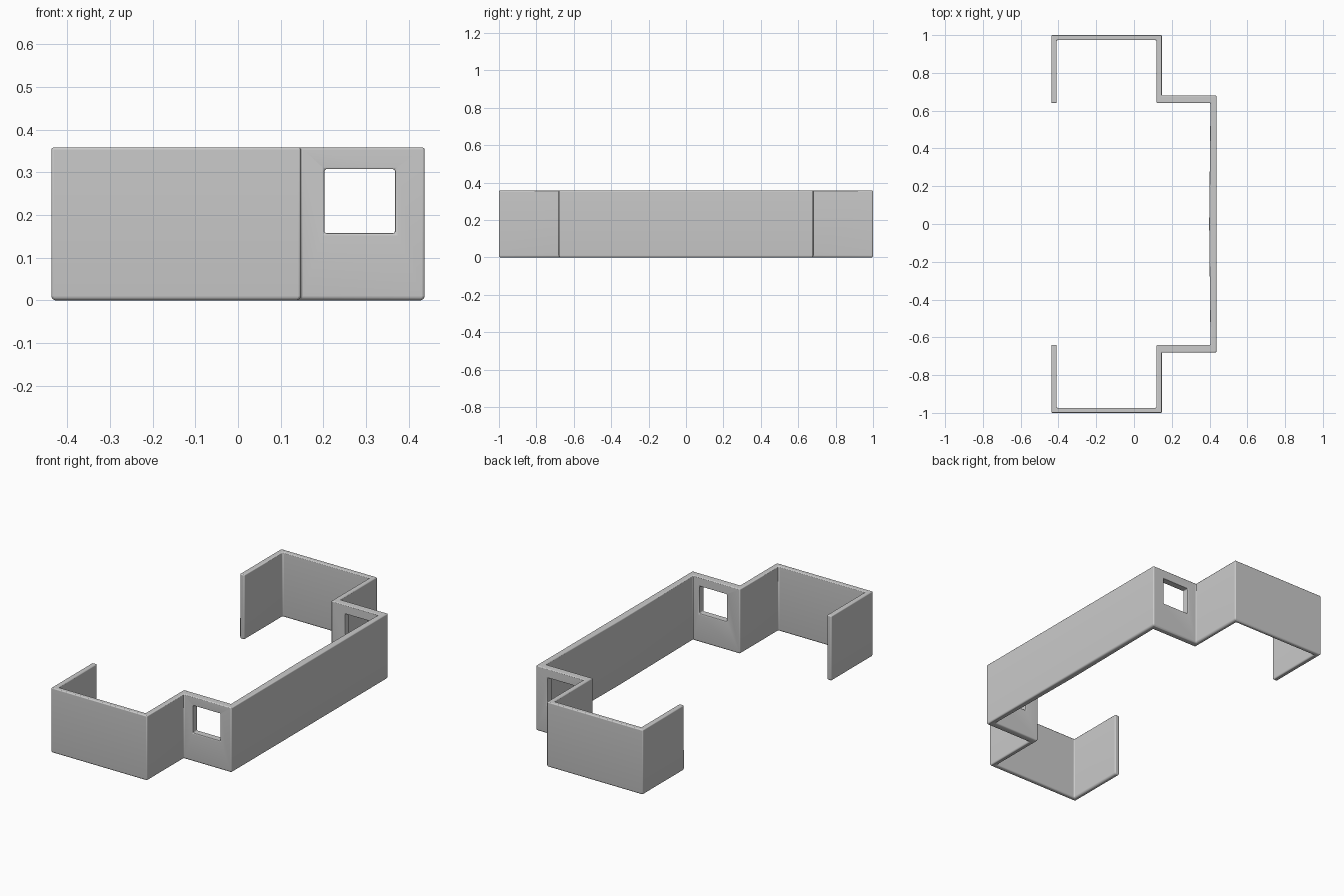
import bpy, bmesh

if "Cube" in bpy.data.objects:
    bpy.data.objects.remove(bpy.data.objects["Cube"])

HEIGHT = 0.358

# Half of the wall outline: outer side from the middle to the tip, then back inside
outer = [(0.437, 0.68), (0.147, 0.68), (0.147, 1.0), (-0.437, 1.0), (-0.437, 0.64)]
inner = [(-0.409, 0.64), (-0.409, 0.973), (0.119, 0.973), (0.119, 0.64), (0.405, 0.64)]


def flip(points):
    return [(x, -y) for x, y in reversed(points)]


outline = outer + inner + [(0.398, 0.0)] + flip(inner) + flip(outer)

# Folded wall: extrude the outline and round its bottom rim
bm = bmesh.new()
base = bm.faces.new([bm.verts.new((x, y, 0)) for x, y in outline])
bottom_edges = list(base.edges)
side = bmesh.ops.extrude_face_region(bm, geom=[base], use_keep_orig=True)
for v in side["geom"]:
    if isinstance(v, bmesh.types.BMVert):
        v.co.z = HEIGHT
bmesh.ops.recalc_face_normals(bm, faces=bm.faces)
bmesh.ops.bevel(bm, geom=bottom_edges, offset=0.011, segments=4,
                profile=0.5, affect='EDGES', clamp_overlap=True)
bmesh.ops.recalc_face_normals(bm, faces=bm.faces)
mesh = bpy.data.meshes.new("folded_wall")
bm.to_mesh(mesh)
bm.free()
wall = bpy.data.objects.new("folded_wall", mesh)
bpy.context.collection.objects.link(wall)

# Window cutter passes through both short step walls
bpy.ops.mesh.primitive_cube_add(size=1, location=(0.285, 0, 0.2325))
cutter = bpy.context.object
cutter.name = "window_cutter"
cutter.scale = (0.165, 1.6, 0.15)
cutter.hide_render = True
cutter.hide_set(True)

cut = wall.modifiers.new("windows", 'BOOLEAN')
cut.object = cutter
cut.operation = 'DIFFERENCE'
cut.solver = 'EXACT'

# Soften remaining hard edges
soft = wall.modifiers.new("soft_edges", 'BEVEL')
soft.width = 0.005
soft.segments = 3
soft.limit_method = 'ANGLE'
soft.angle_limit = 1.0

bpy.ops.object.select_all(action='DESELECT')
wall.select_set(True)
bpy.context.view_layer.objects.active = wall
bpy.ops.object.shade_smooth_by_angle(angle=0.6)
